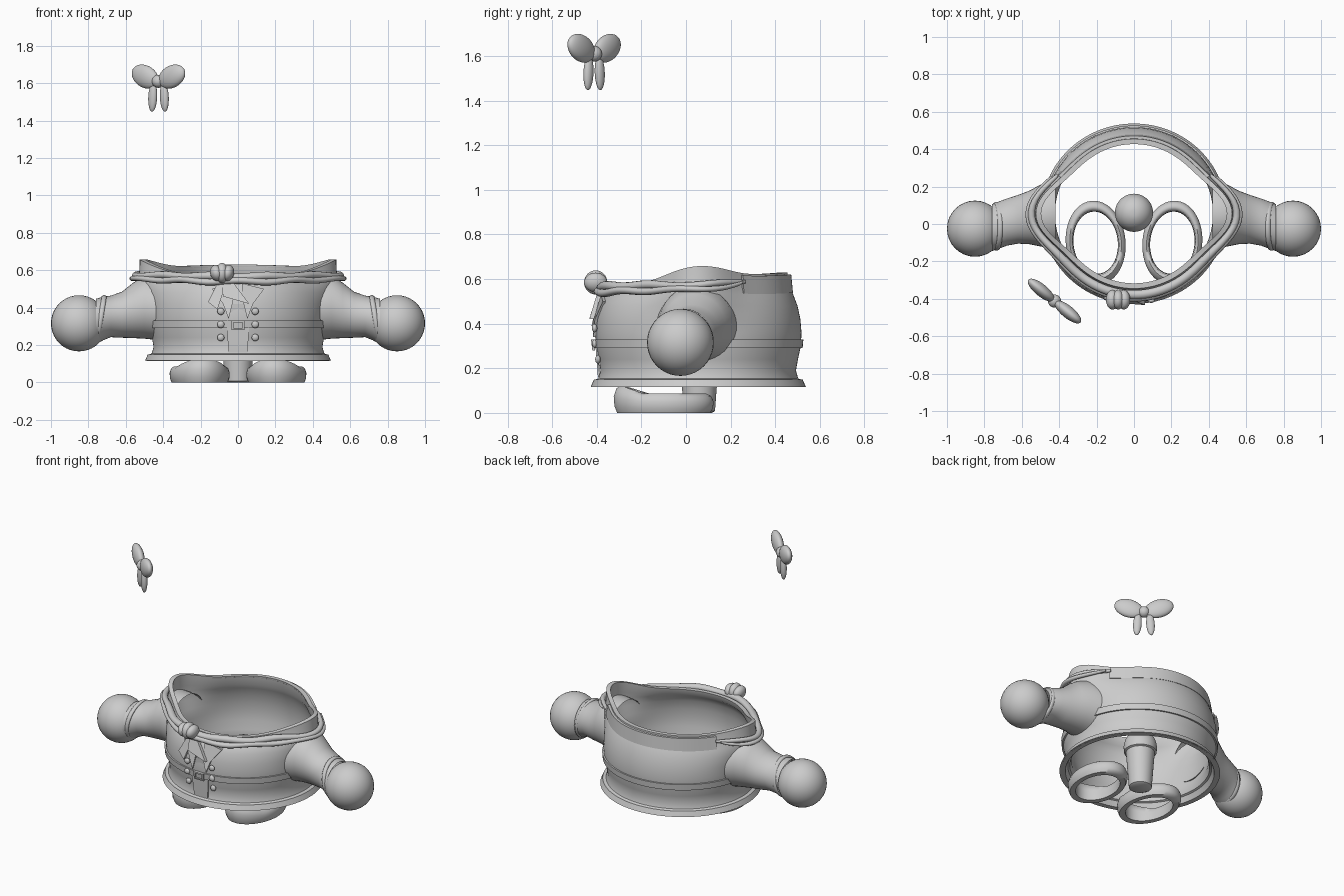
import bpy, bmesh, math
from math import sin, cos, pi, radians, sqrt, exp
from mathutils import Vector, Matrix

cube = bpy.data.objects.get("Cube")
if cube:
    bpy.data.objects.remove(cube)

grey = bpy.data.materials.new("plain grey")
grey.use_nodes = True
grey.diffuse_color = (0.6, 0.6, 0.6, 1)
grey.node_tree.nodes["Principled BSDF"].inputs["Base Color"].default_value = (0.6, 0.6, 0.6, 1)

CY = 0.055   # depth of the coat's axis
WIDE = 1.03  # coat is slightly wider than deep


def finish(name, bm, angle=40):
    bmesh.ops.recalc_face_normals(bm, faces=bm.faces)
    mesh = bpy.data.meshes.new(name)
    bm.to_mesh(mesh)
    bm.free()
    mesh.materials.append(grey)
    ob = bpy.data.objects.new(name, mesh)
    bpy.context.collection.objects.link(ob)
    bpy.ops.object.select_all(action="DESELECT")
    ob.select_set(True)
    bpy.context.view_layer.objects.active = ob
    bpy.ops.object.shade_smooth_by_angle(angle=radians(angle))
    return ob


def loft(name, rows, loop_rows=False, caps=False, angle=40):
    """Skin a list of closed rings of points."""
    bm = bmesh.new()
    rings = [[bm.verts.new(p) for p in row] for row in rows]
    n = len(rings[0])
    pairs = list(zip(rings, rings[1:])) + ([(rings[-1], rings[0])] if loop_rows else [])
    for a, b in pairs:
        for i in range(n):
            j = (i + 1) % n
            bm.faces.new((a[i], a[j], b[j], b[i]))
    if caps:
        bm.faces.new(rings[0])
        bm.faces.new(rings[-1])
    return finish(name, bm, angle)


def ball(name, centre, size, rot=None):
    bm = bmesh.new()
    bmesh.ops.create_uvsphere(bm, u_segments=32, v_segments=20, radius=1)
    m = Matrix.Translation(centre) @ (rot or Matrix()) @ Matrix.Diagonal((*size, 1))
    bmesh.ops.transform(bm, matrix=m, verts=bm.verts)
    return finish(name, bm, 60)


# Coat shell: a turned profile whose upper sides swell out into shoulders
PROFILE = [(0.115, 0.475), (0.15, 0.46), (0.155, 0.448), (0.19, 0.438), (0.24, 0.447),
           (0.3, 0.46), (0.36, 0.463), (0.42, 0.458), (0.48, 0.445), (0.53, 0.425),
           (0.56, 0.408), (0.62, 0.4)]


def base_radius(z):
    for (z0, r0), (z1, r1) in zip(PROFILE, PROFILE[1:]):
        if z <= z1:
            return r0 + (r1 - r0) * (z - z0) / (z1 - z0)
    return PROFILE[-1][1]


def bump(t):
    return exp(-(sin(t) / 0.38) ** 2)


def rim(t):
    return 0.6 + 0.03 * sin(t) + 0.058 * bump(t)


def coat(t, z, off=0.0):
    k = min(max((z - 0.35) / 0.24, 0), 1)
    r = base_radius(z) + off + 0.11 * bump(t) * k * k * (3 - 2 * k)
    if z > 0.5:
        z = 0.5 + (z - 0.5) * (rim(t) - 0.5) / 0.12
    return Vector((WIDE * r * cos(t), CY + r * sin(t), z))


def turn(n=128):
    return [2 * pi * i / n for i in range(n)]


heights = [z for z, r in PROFILE]
shell = [[coat(t, z) for t in turn()] for z in heights]
shell += [[coat(t, z, -0.028) for t in turn()] for z in reversed(heights)]
loft("coat", shell, loop_rows=True, angle=35)


def band(name, z0, z1, out):
    corners = [(z0, -0.004), (z0, out), (z1, out), (z1, -0.004)]
    loft(name, [[coat(t, z, o) for t in turn()] for z, o in corners], True)


band("belt", 0.29, 0.33, 0.01)
band("hem_trim", 0.117, 0.15, 0.008)


def arc_strip(name, start, end, section, steps=72):
    """Sweep a cross-section of (radial, vertical) offsets around the neckline."""
    rows = []
    for i in range(steps + 1):
        t = radians(start + (end - start) * i / steps)
        rows.append([coat(t, 0.6, o) + Vector((0, 0, dz)) for o, dz in section(t, i / steps)])
    return loft(name, rows, caps=True)


# Back collar
arc_strip("back_collar", 27, 153,
          lambda t, u: [(-0.006, -0.07), (0.022, -0.07), (0.014, 0.012), (-0.03, 0.012)])


# Scarf: two rolls around the front and over the shoulders
def roll(out, drop, thick, tall, wave):
    def section(t, u):
        front = max(-sin(t), 0)
        pts = []
        end = 0.35 + 0.65 * sin(pi * u) ** 0.5
        for k in range(12):
            a = 2 * pi * k / 12
            pts.append((out + 0.01 * front + thick * end * cos(a),
                        -drop * end - 0.055 * bump(t) + wave * sin(9 * t) + 0.012 * front
                        + tall * end * sin(a)))
        return pts
    return section


arc_strip("scarf_upper_roll", 152, 388, roll(0.02, 0.005, 0.024, 0.022, 0.004))
arc_strip("scarf_lower_roll", 155, 385, roll(0.035, 0.03, 0.022, 0.018, -0.005))

# Knot with folds
for i in (-1, 0, 1):
    ball("scarf_knot_fold", (-0.085 + 0.03 * i, -0.405, 0.585),
         (0.034, 0.052, 0.054 - 0.01 * abs(i)), Matrix.Rotation(0.25 * i, 4, "Y"))


def on_front(x, z, off):
    zr = min(z, 0.55)
    r = base_radius(zr) + off
    return Vector((x, CY - sqrt(r * r - (x / WIDE) ** 2), z))


def plate(name, outline, off, thick=0.008):
    """Thin panel laid on the front of the coat."""
    bm = bmesh.new()
    back = [bm.verts.new(on_front(x, z, off - thick)) for x, z in outline]
    face = [bm.verts.new(on_front(x, z, off)) for x, z in outline]
    bm.faces.new(back)
    bm.faces.new(face)
    for i in range(len(outline)):
        j = (i + 1) % len(outline)
        bm.faces.new((back[i], back[j], face[j], face[i]))
    return finish(name, bm, 20)


# Scarf ends, lapels and front opening
plate("scarf_end_right", [(-0.1, 0.55), (-0.16, 0.43), (-0.11, 0.39), (-0.06, 0.54)], 0.03, 0.02)
plate("scarf_end_left", [(-0.09, 0.55), (-0.08, 0.46), (0.06, 0.42), (-0.03, 0.54)], 0.034, 0.02)
for s in (-1, 1):
    plate("lapel", [(s * 0.02, 0.53), (s * 0.14, 0.5), (s * 0.08, 0.42),
                    (s * 0.05, 0.34), (s * 0.03, 0.42)], 0.012, 0.012)
plate("front_panel", [(-0.05, 0.16), (0.05, 0.16), (0.06, 0.29), (0.06, 0.42), (-0.06, 0.42),
                      (-0.06, 0.29)], 0.006)

# Buttons in two columns
for z in (0.38, 0.31, 0.24):
    for s in (-1, 1):
        ball("button", on_front(s * 0.092, z, 0.012), (0.019, 0.012, 0.019))

# Buckle: frame of four bars
for s in (-1, 1):
    plate("buckle_side", [(s * 0.035, 0.28), (s * 0.025, 0.28), (s * 0.025, 0.33), (s * 0.035, 0.33)], 0.02, 0.012)
    z = 0.305 + s * 0.02
    plate("buckle_bar", [(-0.03, z - 0.005), (0.03, z - 0.005), (0.03, z + 0.005), (-0.03, z + 0.005)], 0.02, 0.012)

# Sleeves, cuffs and round hands
SLEEVE = [(0.42, 0.05, 0.39, 0.185, 0.165), (0.5, 0.045, 0.402, 0.165, 0.168),
          (0.56, 0.035, 0.385, 0.143, 0.148), (0.62, 0.025, 0.362, 0.13, 0.123),
          (0.68, 0.01, 0.353, 0.126, 0.111), (0.72, -0.005, 0.342, 0.126, 0.116),
          (0.76, -0.02, 0.325, 0.125, 0.122)]
for s, side in ((1, "left"), (-1, "right")):
    rows = [[(s * x, y + ry * cos(a), z + rz * sin(a)) for a in turn(40)]
            for x, y, z, ry, rz in SLEEVE]
    loft(side + "_sleeve", rows, angle=60)
    ball(side + "_hand", (s * 0.85, -0.025, 0.316), (0.15, 0.15, 0.15))
    cuff = []
    for a in turn(48):
        out = Vector((-s * 0.16 * sin(a), cos(a), sin(a)))
        mid = Vector((s * 0.735, -0.012, 0.337)) + out * 0.121
        cuff.append([mid + out * 0.009 * cos(b) + Vector((s * 0.014 * sin(b), 0, 0)) for b in turn(10)])
    loft(side + "_cuff", cuff, True, angle=60)

# Shoes: open rounded rings, higher at the toe
SHOE = [(0.74, 0.0), (0.93, 0.0), (0.985, 0.02), (1.0, 0.05), (0.95, 0.075), (0.86, 0.086),
        (0.78, 0.08), (0.75, 0.05)]
for s, side in ((1, "left"), (-1, "right")):
    rows = []
    for k, z in SHOE:
        row = []
        for t in turn(48):
            x, y = 0.16 * k * cos(t), 0.225 * k * sin(t)
            toe = 1 + 0.45 * max(-sin(t) - 0.4, 0) / 0.6
            a = -s * 0.1
            row.append((s * 0.205 + x * cos(a) - y * sin(a), -0.1 + x * sin(a) + y * cos(a), z * toe))
        rows.append(row)
    loft(side + "_shoe", rows, True, angle=60)

# Central peg: tapered stem, collar and dome
PEG = [(0.055, 0.0), (0.07, 0.008), (0.088, 0.25), (0.1, 0.255), (0.102, 0.29)]
PEG += [(0.1 * cos(a * pi / 18), 0.295 + 0.1 * sin(a * pi / 18)) for a in range(1, 9)]
loft("peg", [[(r * cos(t), 0.06 + r * sin(t), z) for t in turn(40)] for r, z in PEG], caps=True)

# Floating bow, turned toward the front right
heading = Matrix.Rotation(math.atan2(-0.22, 0.27), 4, "Z")
middle = Vector((-0.425, -0.412, 1.61))
for s, side in ((1, "left"), (-1, "right")):
    ball(side + "_bow_loop", middle + heading @ Vector((s * 0.092, 0, 0.025)), (0.092, 0.033, 0.06),
         heading @ Matrix.Rotation(-s * 0.35, 4, "Y"))
    ball(side + "_bow_tail", middle + heading @ Vector((s * 0.04, 0, -0.085)), (0.026, 0.02, 0.078),
         heading @ Matrix.Rotation(-s * 0.06, 4, "Y"))
ball("bow_knot", middle, (0.035, 0.035, 0.035))
